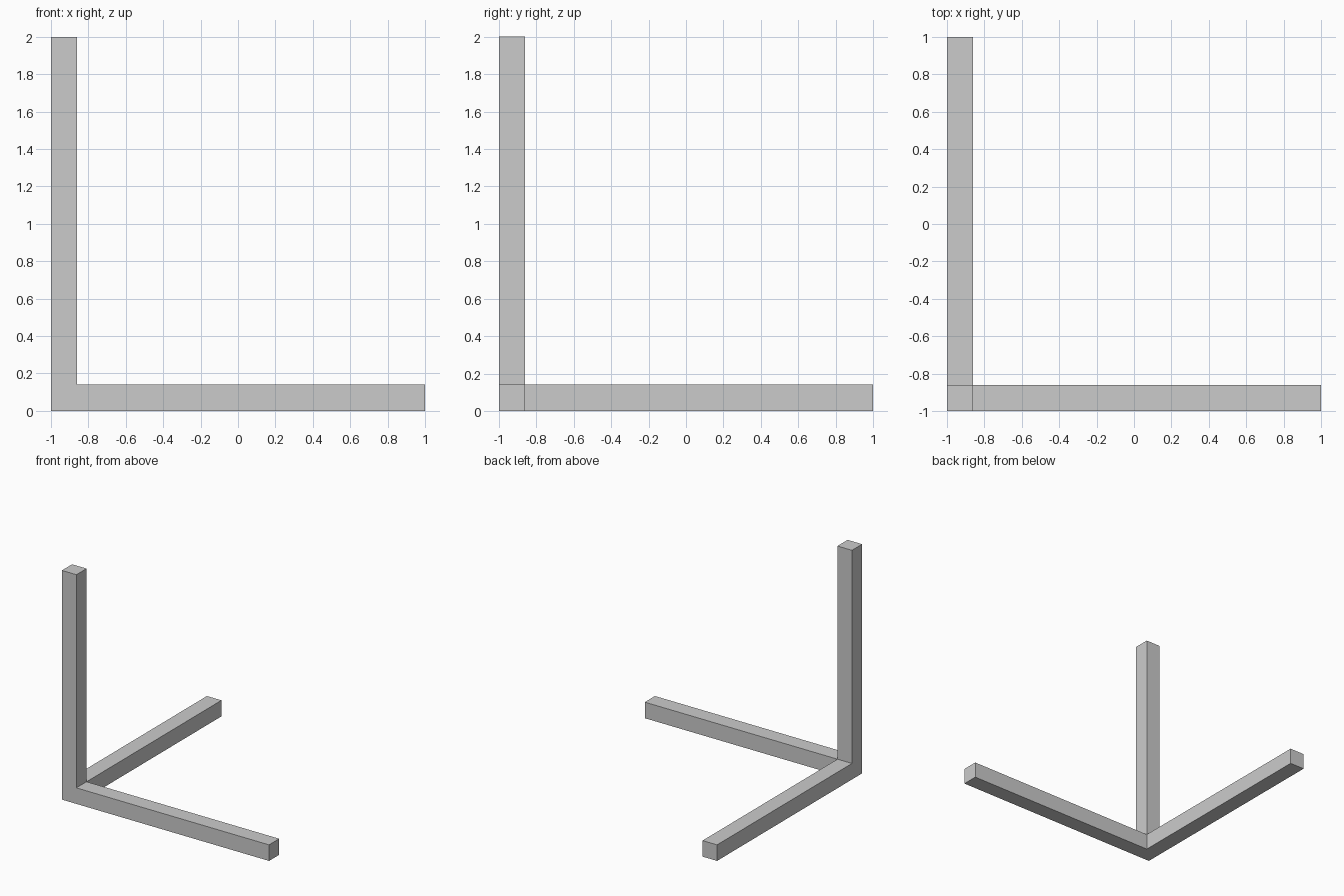
import bpy, bmesh
from mathutils import Vector

if "Cube" in bpy.data.objects:
    bpy.data.objects.remove(bpy.data.objects["Cube"])

T = 0.14   # bar thickness
L = 2.0    # overall length of each arm

# Corner block, flush with the outer corner
bm = bmesh.new()
bmesh.ops.create_cube(bm, size=T)
bmesh.ops.translate(bm, verts=bm.verts, vec=(-1 + T / 2, -1 + T / 2, T / 2))

# Pull one arm out of the block along each axis
for axis in (Vector((1, 0, 0)), Vector((0, 1, 0)), Vector((0, 0, 1))):
    bm.normal_update()
    corner = Vector((-1 + T / 2, -1 + T / 2, T / 2)) + axis * T / 2
    face = min(bm.faces, key=lambda f: (f.calc_center_median() - corner).length)
    out = bmesh.ops.extrude_discrete_faces(bm, faces=[face])
    bmesh.ops.translate(bm, verts=out["faces"][0].verts, vec=axis * (L - T))

bmesh.ops.recalc_face_normals(bm, faces=bm.faces)
mesh = bpy.data.meshes.new("three_arm_corner_frame")
bm.to_mesh(mesh)
bm.free()
frame = bpy.data.objects.new("three_arm_corner_frame", mesh)
bpy.context.collection.objects.link(frame)
